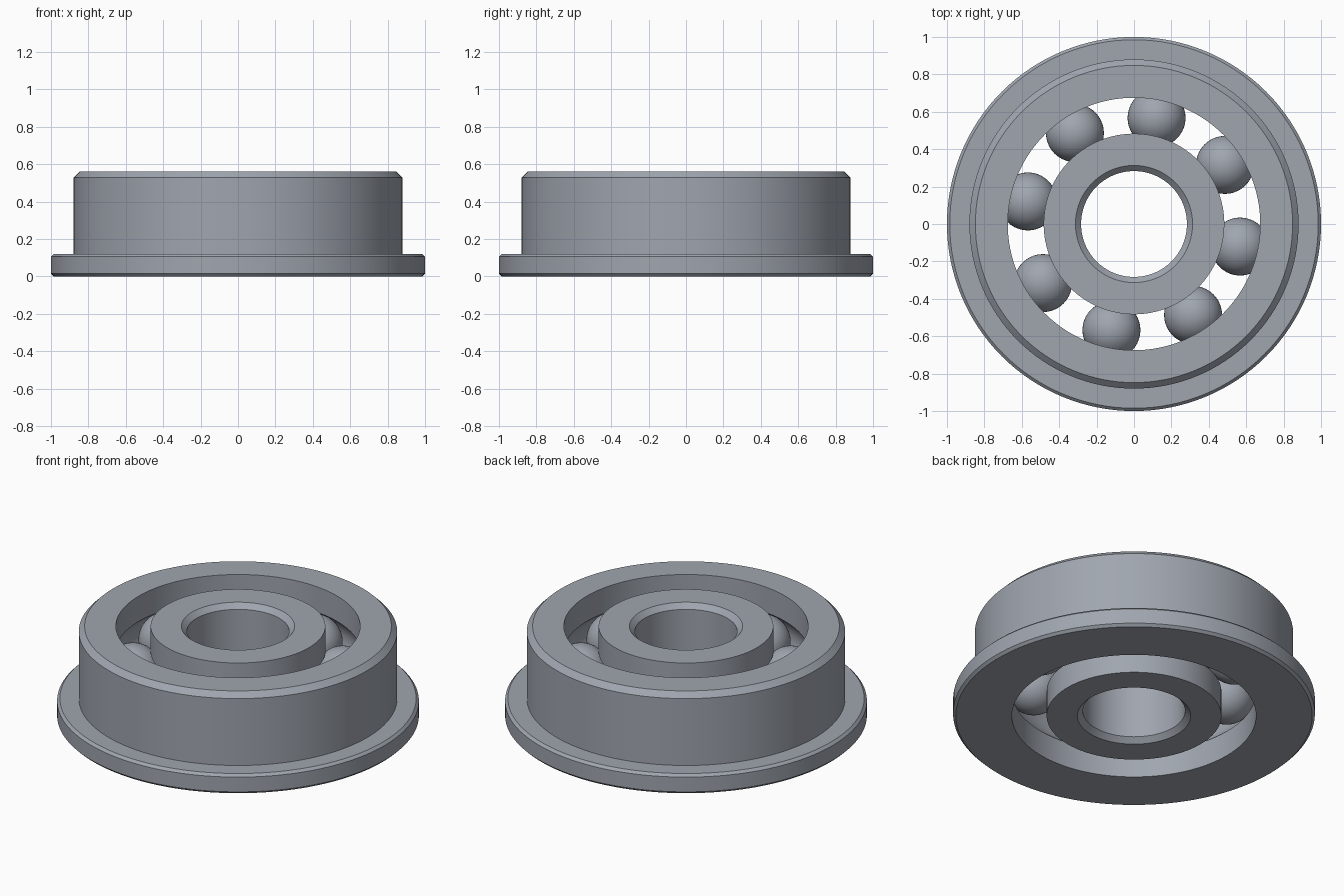
import bpy
import bmesh
from math import sin, cos, tau, radians, acos

SEGMENTS = 128
HEIGHT = 0.56
MID = HEIGHT / 2
BALL_R = 0.155
PITCH_R = 0.58
BALLS = 8

cube = bpy.data.objects.get("Cube")
if cube:
    bpy.data.objects.remove(cube, do_unlink=True)

steel = bpy.data.materials.new("brushed steel grey")
steel.use_nodes = True
colour = (0.35, 0.38, 0.43, 1)
steel.diffuse_color = colour
steel.node_tree.nodes["Principled BSDF"].inputs["Base Color"].default_value = colour


def finish(bm, name):
    """Turn a bmesh into a smooth-shaded object with sharp edges kept."""
    bmesh.ops.recalc_face_normals(bm, faces=bm.faces)
    mesh = bpy.data.meshes.new(name)
    bm.to_mesh(mesh)
    bm.free()
    mesh.materials.append(steel)
    obj = bpy.data.objects.new(name, mesh)
    bpy.context.collection.objects.link(obj)
    bpy.ops.object.select_all(action='DESELECT')
    obj.select_set(True)
    bpy.context.view_layer.objects.active = obj
    bpy.ops.object.shade_smooth_by_angle(angle=radians(30))
    return obj


def lathe(name, profile):
    """Revolve a closed (radius, height) profile around z."""
    bm = bmesh.new()
    rings = []
    for i in range(SEGMENTS):
        a = tau * i / SEGMENTS
        rings.append([bm.verts.new((r * cos(a), r * sin(a), z)) for r, z in profile])
    n = len(profile)
    for i in range(SEGMENTS):
        p, q = rings[i], rings[(i + 1) % SEGMENTS]
        for j in range(n):
            k = (j + 1) % n
            bm.faces.new((p[j], q[j], q[k], p[k]))
    return finish(bm, name)


def groove(wall_r, steps=14):
    """Ball track cut into a wall, listed from top to bottom."""
    side = 1 if wall_r > PITCH_R else -1
    track_r = BALL_R + 0.002
    half = acos(abs(wall_r - PITCH_R) / track_r)
    angles = [half * (1 - 2 * i / steps) for i in range(steps + 1)]
    return [(PITCH_R + side * track_r * cos(a), MID + track_r * sin(a)) for a in angles]


# Outer race with flange, chamfered rims and ball track
lathe("outer_race", [
    (0.675, 0), (0.985, 0), (1.0, 0.015), (1.0, 0.105), (0.985, 0.12),
    (0.88, 0.12), (0.88, HEIGHT - 0.032), (0.848, HEIGHT), (0.675, HEIGHT),
] + groove(0.675))

# Inner race with chamfered bore and ball track
lathe("inner_race", [
    (0.483, 0), (0.313, 0), (0.283, 0.03), (0.283, HEIGHT - 0.03),
    (0.313, HEIGHT), (0.483, HEIGHT),
] + groove(0.483))

# Balls
for i in range(BALLS):
    a = radians(78) + tau * i / BALLS
    bm = bmesh.new()
    bmesh.ops.create_uvsphere(bm, u_segments=40, v_segments=24, radius=BALL_R)
    ball = finish(bm, f"ball_{i + 1}")
    ball.location = (PITCH_R * cos(a), PITCH_R * sin(a), MID)
